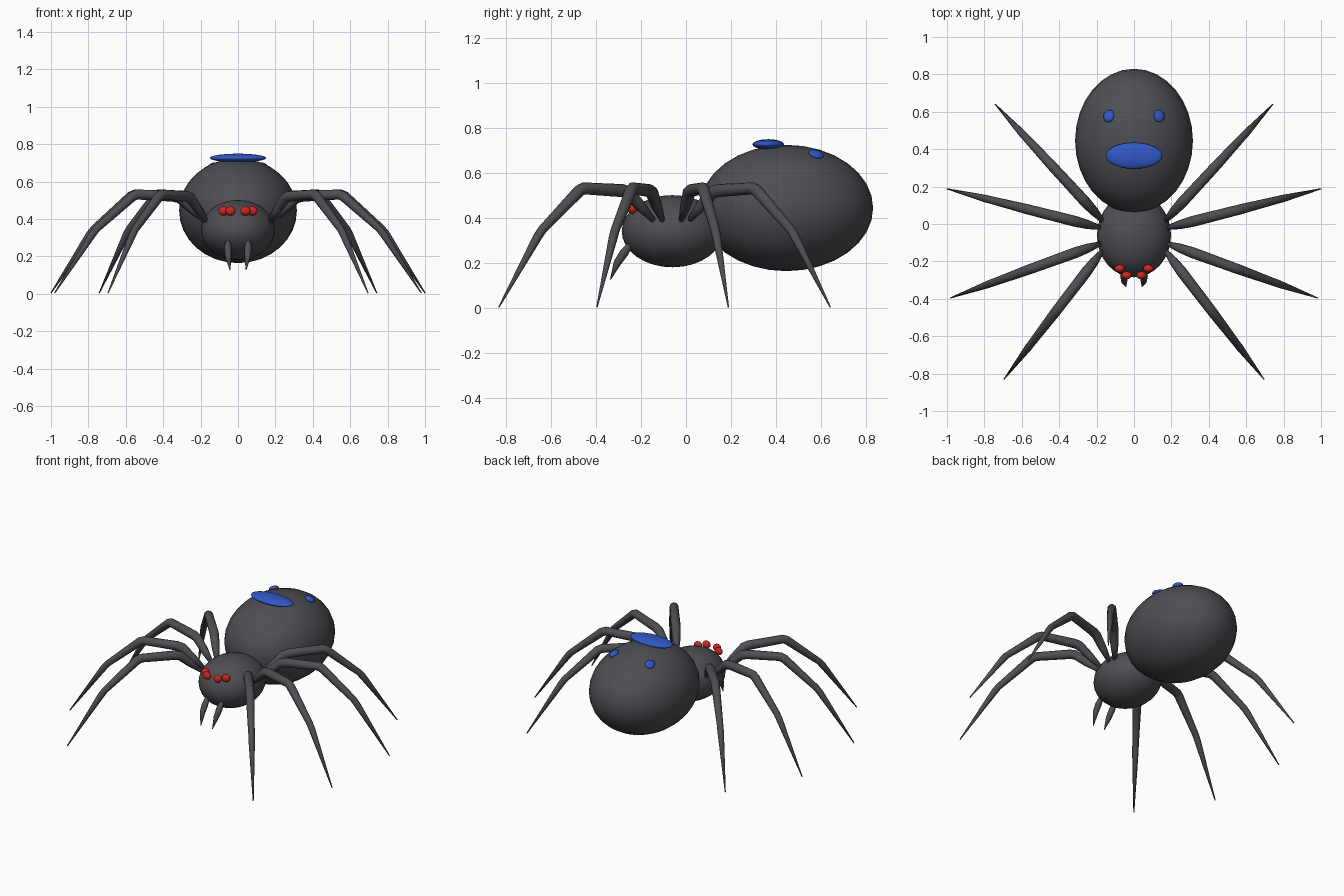
import bpy, bmesh, math
from mathutils import Vector, Matrix

if "Cube" in bpy.data.objects:
    bpy.data.objects.remove(bpy.data.objects["Cube"])


def material(name, rgb):
    m = bpy.data.materials.new(name)
    m.diffuse_color = (*rgb, 1)
    m.use_nodes = True
    m.node_tree.nodes["Principled BSDF"].inputs["Base Color"].default_value = m.diffuse_color
    return m


GREY = material("dark grey", (0.075, 0.075, 0.088))
BLUE = material("blue", (0.03, 0.095, 0.56))
RED = material("red", (0.62, 0.02, 0.015))


def finish(name, bm, mat):
    bmesh.ops.recalc_face_normals(bm, faces=bm.faces)
    for f in bm.faces:
        f.smooth = True
    me = bpy.data.meshes.new(name)
    bm.to_mesh(me)
    bm.free()
    me.materials.append(mat)
    ob = bpy.data.objects.new(name, me)
    bpy.context.collection.objects.link(ob)
    return ob


def ellipsoid(name, centre, radii, mat, normal=None, seg=32):
    """Stretched sphere; its z axis follows the normal if one is given."""
    bm = bmesh.new()
    bmesh.ops.create_uvsphere(bm, u_segments=seg, v_segments=seg // 2, radius=1)
    rot = Matrix.Identity(4)
    if normal:
        n = Vector(normal).normalized()
        rot = Vector((0, 0, 1)).rotation_difference(n).to_matrix().to_4x4()
    bm.transform(Matrix.Translation(centre) @ rot @ Matrix.Diagonal((*radii, 1)))
    return finish(name, bm, mat)


def limb(name, points, radii, sides=12):
    """Tapered tube along a path lying in one vertical plane."""
    pts = [Vector(p) for p in points]
    flat = pts[-1] - pts[0]
    side = Vector((-flat.y, flat.x, 0)).normalized()
    bm = bmesh.new()
    rings = []
    for i, (p, r) in enumerate(zip(pts, radii)):
        a = (p - pts[i - 1]).normalized() if i else None
        b = (pts[i + 1] - p).normalized() if i < len(pts) - 1 else None
        tangent = ((a or b) + (b or a)).normalized()
        up = tangent.cross(side).normalized()
        rings.append([bm.verts.new(p + r * (math.cos(t) * side + math.sin(t) * up))
                      for t in (2 * math.pi * k / sides for k in range(sides))])
    for lo, hi in zip(rings, rings[1:]):
        for k in range(sides):
            j = (k + 1) % sides
            bm.faces.new((lo[k], lo[j], hi[j], hi[k]))
    bm.faces.new(rings[0])
    bm.faces.new(rings[-1])
    return finish(name, bm, GREY)


# Body
AB_C, AB_R = (0, 0.445, 0.444), (0.315, 0.385, 0.28)
ellipsoid("abdomen", AB_C, AB_R, GREY)
ellipsoid("head", (0, -0.06, 0.341), (0.198, 0.225, 0.16), GREY)

# Large back marking
ellipsoid("back_spot_large", (0, 0.365, 0.726), (0.151, 0.07, 0.023), BLUE)

# Leg plan: base and tip seen from above; profile: fraction, height, radius
LEGS = {
    "front": ((0.17, -0.145), (0.695, -0.83)),
    "mid_front": ((0.18, -0.105), (0.98, -0.395)),
    "mid_back": ((0.18, -0.02), (1.0, 0.188)),
    "back": ((0.165, 0.015), (0.742, 0.64)),
}
PROFILE = [(0, 0.39, 0.012), (0.08, 0.45, 0.024), (0.16, 0.512, 0.029),
           (0.2, 0.521, 0.029), (0.45, 0.531, 0.027), (0.48, 0.52, 0.027),
           (0.72, 0.347, 0.02), (0.75, 0.315, 0.02), (1, 0.004, 0.003)]

for s, tag in ((-1, "left"), (1, "right")):
    # Small back markings lie along the abdomen surface
    p = (s * 0.135, 0.577, 0.682)
    n = [(p[i] - AB_C[i]) / AB_R[i] ** 2 for i in range(3)]
    ellipsoid(f"back_spot_small_{tag}", p, (0.03, 0.034, 0.016), BLUE, n, 24)

    # Eyes
    ellipsoid(f"inner_eye_{tag}", (s * 0.04, -0.275, 0.443), (0.027, 0.021, 0.025), RED, seg=20)
    ellipsoid(f"outer_eye_{tag}", (s * 0.077, -0.238, 0.443), (0.027, 0.021, 0.025), RED, seg=20)

    # Fangs
    limb(f"fang_{tag}",
         [(s * 0.054, -0.245, 0.285), (s * 0.054, -0.275, 0.245),
          (s * 0.052, -0.305, 0.2), (s * 0.043, -0.335, 0.127)],
         [0.013, 0.02, 0.017, 0.002])

    # Legs
    for name, (base, tip) in LEGS.items():
        path = [(s * (base[0] + t * (tip[0] - base[0])),
                 base[1] + t * (tip[1] - base[1]), z) for t, z, _ in PROFILE]
        limb(f"{name}_leg_{tag}", path, [r for _, _, r in PROFILE])
